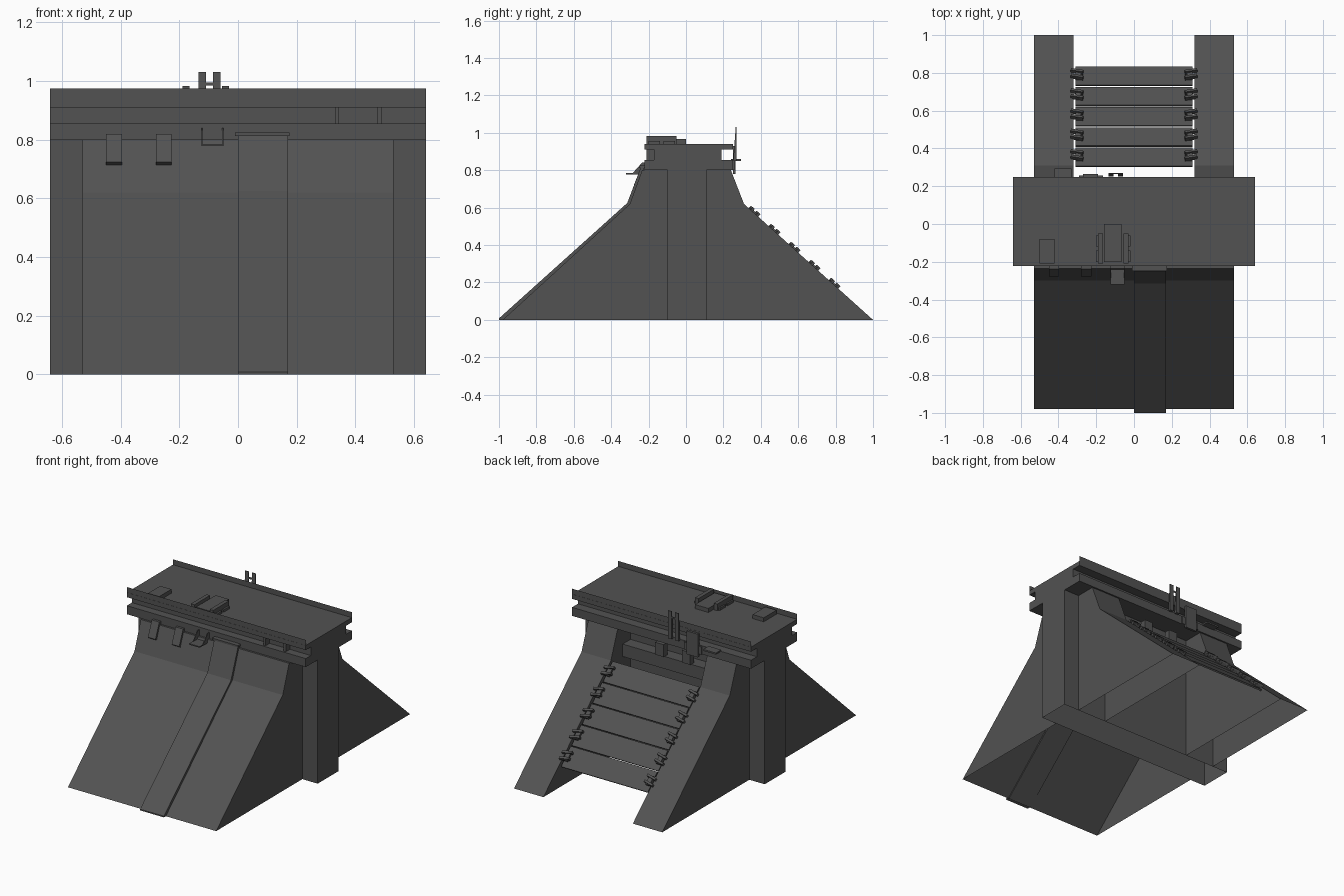
import bpy, bmesh, math
from mathutils import Matrix, Vector

if "Cube" in bpy.data.objects:
    bpy.data.objects.remove(bpy.data.objects["Cube"])

grey = bpy.data.materials.new("dark_concrete_grey")
grey.diffuse_color = (0.085, 0.085, 0.085, 1)
grey.use_nodes = True
grey.node_tree.nodes["Principled BSDF"].inputs["Base Color"].default_value = grey.diffuse_color


def finish(bm, name, open_base=False):
    bmesh.ops.recalc_face_normals(bm, faces=bm.faces)
    if open_base:  # hollow underneath
        base = [f for f in bm.faces if all(abs(v.co.z) < 1e-5 for v in f.verts)]
        bmesh.ops.delete(bm, geom=base, context='FACES')
    me = bpy.data.meshes.new(name)
    bm.to_mesh(me)
    bm.free()
    me.materials.append(grey)
    ob = bpy.data.objects.new(name, me)
    bpy.context.collection.objects.link(ob)
    return ob


def box(name, x0, x1, y0, y1, z0, z1, open_base=False):
    """Axis-aligned block from its limits."""
    bm = bmesh.new()
    m = Matrix.Translation(((x0 + x1) / 2, (y0 + y1) / 2, (z0 + z1) / 2))
    m = m @ Matrix.Diagonal((x1 - x0, y1 - y0, z1 - z0, 1))
    bmesh.ops.create_cube(bm, size=1, matrix=m)
    return finish(bm, name, open_base)


def prism(name, profile, x0, x1, open_base=False):
    """Side profile of (y, z) points, extruded along x."""
    bm = bmesh.new()
    f = bm.faces.new([bm.verts.new((x0, y, z)) for y, z in profile])
    r = bmesh.ops.extrude_face_region(bm, geom=[f])
    vs = [v for v in r["geom"] if isinstance(v, bmesh.types.BMVert)]
    bmesh.ops.translate(bm, verts=vs, vec=(x1 - x0, 0, 0))
    return finish(bm, name, open_base)


def lip(name, y, inward):
    """Single sheet along the deck edge, facing the deck."""
    bm = bmesh.new()
    pts = [(-0.64, 0.94), (0.64, 0.94), (0.64, 0.975), (-0.64, 0.975)]
    f = bm.faces.new([bm.verts.new((x, y, z)) for x, z in pts])
    f.normal_update()
    if f.normal.y * inward < 0:
        f.normal_flip()
    me = bpy.data.meshes.new(name)
    bm.to_mesh(me)
    bm.free()
    me.materials.append(grey)
    bpy.context.collection.objects.link(bpy.data.objects.new(name, me))


# main wall: core slab, front slope, raised strip on the slope
box("core_wall", -0.64, 0.64, -0.10, 0.11, 0, 0.80, True)
prism("front_slope", [(-0.10, 0), (-0.98, 0), (-0.30, 0.62), (-0.235, 0.80), (-0.10, 0.80)], -0.53, 0.53, True)
prism("slope_strip", [(-0.97, 0), (-1.0, 0), (-1.0, 0.008), (-0.314, 0.625), (-0.242, 0.815),
                      (-0.222, 0.815), (-0.29, 0.61)], 0, 0.17, True)
box("strip_cap", -0.01, 0.175, -0.25, -0.222, 0.813, 0.825)

# rear buttresses
for s, side in ((1, "right"), (-1, "left")):
    xs = sorted((s * 0.32, s * 0.53))
    prism(f"{side}_buttress", [(0.11, 0), (1.0, 0), (0.31, 0.62), (0.24, 0.80), (0.11, 0.80)], *xs, True)

# walkway head with a groove along front and back
prism("parapet", [(-0.222, 0.80), (0.25, 0.80), (0.25, 0.855), (0.19, 0.855), (0.19, 0.91), (0.25, 0.91),
                  (0.25, 0.94), (-0.222, 0.94), (-0.222, 0.91), (-0.17, 0.91), (-0.17, 0.855),
                  (-0.222, 0.855)], -0.64, 0.64)
lip("front_lip", -0.221, 1)
lip("back_lip", 0.249, -1)
box("rear_recess_beam", -0.32, 0.32, 0.11, 0.19, 0.60, 0.68)

# slats between the buttresses, each with clips at both ends
slope = Vector((0, 0.69, -0.62)).normalized()
normal = Vector((0, 0.62, 0.69)).normalized()
tilt = math.atan2(slope.z, slope.y)


def sloped_box(name, x, d, h, size, turn=0):
    """Block lying on the rear slope: d along it, h above it."""
    ob = box(name, *(v for s in size for v in (-s / 2, s / 2)))
    ob.location = Vector((x, 0.31, 0.62)) + slope * d + normal * h
    ob.rotation_euler = (tilt, 0, 0)
    ob.rotation_euler = (Matrix.Rotation(tilt, 3, 'X') @ Matrix.Rotation(turn, 3, 'Z')).to_euler()
    return ob


for i in range(5):
    d = 0.068 + i * 0.144
    slat = sloped_box(f"slat_{i + 1}", 0, d, -0.012, (0.62, 0.136, 0.01))
    slat.rotation_euler.x -= math.radians(3)
    for s in (-1, 1):
        sloped_box("slat_clip_base", s * 0.295, d, 0, (0.03, 0.06, 0.016))
        for k in (-1, 1):
            sloped_box("slat_clip_prong", s * 0.302, d + k * 0.02, 0.006, (0.066, 0.014, 0.024),
                       s * math.radians(12))

# hatch and box on the deck
box("deck_box", -0.50, -0.42, -0.21, -0.08, 0.94, 0.966)
box("hatch", -0.16, -0.065, -0.20, 0, 0.94, 0.966)
for x in (-0.19, -0.055):
    box("hatch_side_rail", x, x + 0.025, -0.21, -0.05, 0.94, 0.983)
for x in (-0.20, -0.03):
    for y in (-0.20, -0.12):
        box("hatch_hinge", x, x + 0.012, y, y + 0.06, 0.94, 0.955)

# brackets and tray on the front
for x in (-0.45, -0.28):
    prism("front_bracket", [(-0.215, 0.82), (-0.238, 0.82), (-0.278, 0.723), (-0.262, 0.71), (-0.23, 0.72)], x, x + 0.054)
box("front_tray", -0.125, -0.05, -0.32, -0.23, 0.778, 0.785)
for x in (-0.125, -0.054):
    prism("tray_side", [(-0.22, 0.84), (-0.235, 0.84), (-0.285, 0.785), (-0.22, 0.785)], x, x + 0.004)
for x in (0.33, 0.475):
    box("groove_post", x, x + 0.015, -0.212, -0.17, 0.855, 0.91)

# fittings on the back
box("back_shelf", -0.42, -0.33, 0.24, 0.295, 0.85, 0.86)
box("back_block", -0.27, -0.19, 0.25, 0.265, 0.78, 0.93)
box("back_block_flange", -0.29, -0.165, 0.25, 0.258, 0.80, 0.85)
for x in (-0.135, -0.085):
    prism("back_prong", [(0.252, 0.85), (0.27, 0.85), (0.27, 1.03), (0.266, 1.03)], x, x + 0.026)
box("prong_bar", -0.11, -0.085, 0.264, 0.27, 0.985, 0.995)
for x in (0.02, -0.17):
    box("recess_bracket", x, x + 0.06, 0.16, 0.20, 0.68, 0.76)
